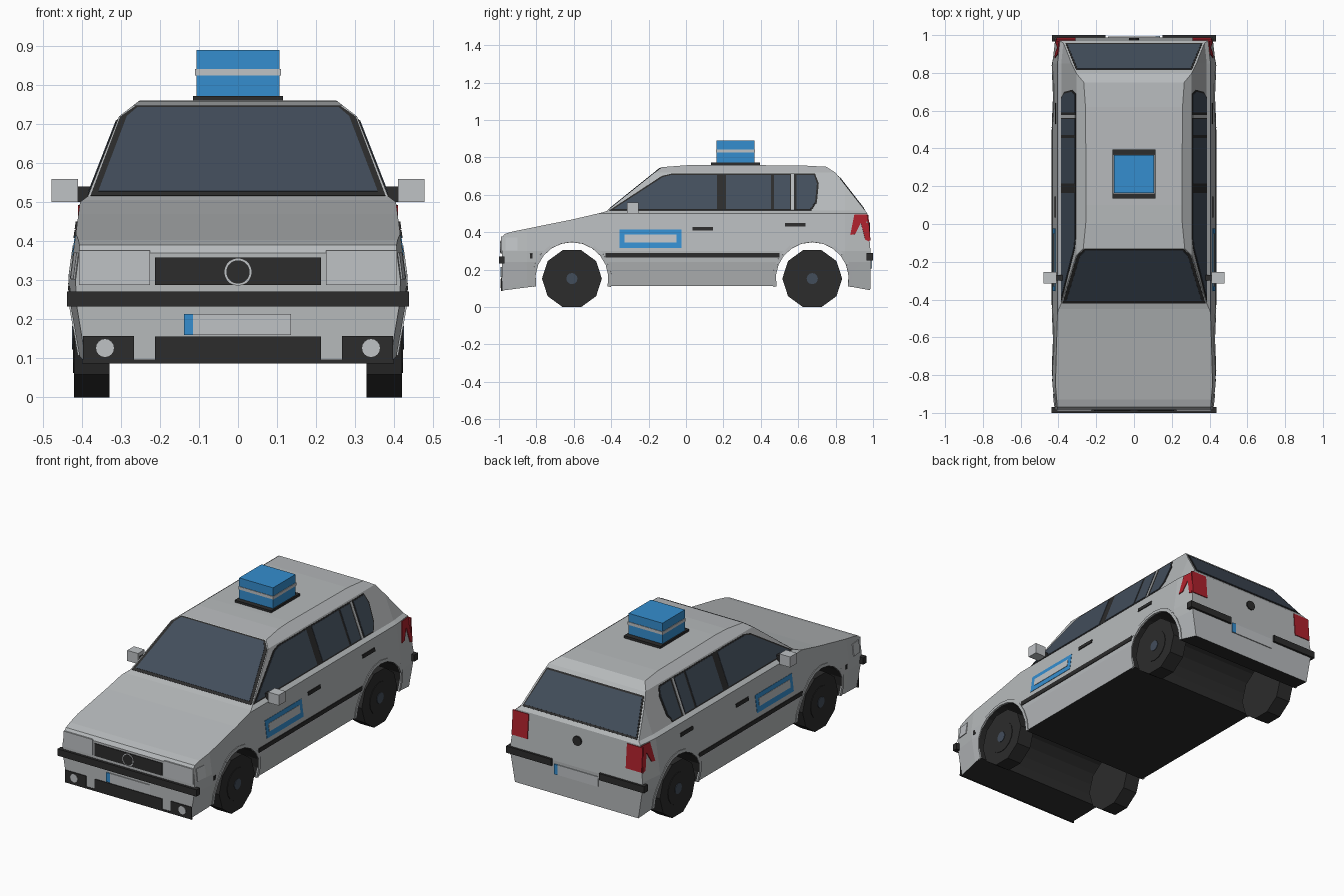
import bpy, bmesh
from math import sin, cos, pi, radians
from mathutils import Vector, Matrix

cube = bpy.data.objects.get("Cube")
if cube:
    bpy.data.objects.remove(cube, do_unlink=True)


def material(name, rgb):
    m = bpy.data.materials.new(name)
    m.use_nodes = True
    m.diffuse_color = (*rgb, 1)
    m.node_tree.nodes["Principled BSDF"].inputs["Base Color"].default_value = (*rgb, 1)
    return m


SILVER = material("silver_paint", (0.47, 0.49, 0.50))
PALE = material("pale_grey", (0.52, 0.54, 0.56))
BLACK = material("black_plastic", (0.025, 0.025, 0.025))
GLASS = material("tinted_glass", (0.055, 0.075, 0.105))
BLUE = material("sign_blue", (0.035, 0.27, 0.62))
RED = material("tail_red", (0.42, 0.015, 0.025))


def finish(name, bm, *mats):
    bmesh.ops.recalc_face_normals(bm, faces=bm.faces)
    mesh = bpy.data.meshes.new(name)
    bm.to_mesh(mesh)
    bm.free()
    for m in mats:
        mesh.materials.append(m)
    ob = bpy.data.objects.new(name, mesh)
    bpy.context.collection.objects.link(ob)
    return ob


def plate(name, polys, mat, t=0.004, mirror=False):
    """Thin plate made from flat outlines, thickened both ways."""
    bm = bmesh.new()
    if mirror:
        polys = polys + [[(-x, y, z) for x, y, z in p] for p in polys]
    for poly in polys:
        face = bm.faces.new([bm.verts.new(p) for p in poly])
        face.normal_update()
        n = face.normal.copy()
        for v in face.verts:
            v.co -= n * t
        top = bmesh.ops.extrude_face_region(bm, geom=[face], use_keep_orig=True)["geom"]
        for v in top:
            if isinstance(v, bmesh.types.BMVert):
                v.co += n * 2 * t
    return finish(name, bm, mat)


def box(name, lo, hi, mat, mirror=False):
    bm = bmesh.new()
    lo, hi = Vector(lo), Vector(hi)
    for s in ((1, -1) if mirror else (1,)):
        c = (lo + hi) / 2
        c.x *= s
        bmesh.ops.create_cube(bm, size=1, matrix=Matrix.Translation(c) @ Matrix.Diagonal((*(hi - lo), 1)))
    return finish(name, bm, mat)


def disc(name, centres, r, depth, axis, n, mat):
    bm = bmesh.new()
    turn = Matrix.Rotation(pi / 2, 4, "Y" if axis == "X" else "X")
    for c in centres:
        bmesh.ops.create_cone(bm, cap_ends=True, segments=n, radius1=r, radius2=r,
                              depth=depth, matrix=Matrix.Translation(c) @ turn)
    return finish(name, bm, mat)


# Half width of the shell by height, drawn in at the nose and tail
WIDTH = [(0.08, 0.402), (0.24, 0.43), (0.30, 0.432), (0.50, 0.405),
         (0.515, 0.385), (0.72, 0.305), (0.77, 0.24)]


def half_width(y, z):
    taper = 1 - 0.04 * max(0, (abs(y) - 0.85) / 0.15)
    for (z0, w0), (z1, w1) in zip(WIDTH, WIDTH[1:]):
        if z <= z1:
            return taper * (w0 + (w1 - w0) * (z - z0) / (z1 - z0))
    return taper * WIDTH[-1][1]


def on_side(pts):
    return [(half_width(y, z), y, z) for y, z in pts]


def rect(a0, a1, z0, z1):
    return [(a0, z0), (a1, z0), (a1, z1), (a0, z1)]


# Body shell: side profile with wheel arches, extruded and shaped by height
AXLES, HUB_Z, ARCH = (-0.61, 0.675), 0.152, 0.195


def arc(yc, r, n=12):
    angles = [radians(192 - 204 * i / n) for i in range(n + 1)]
    return [(yc + r * cos(a), HUB_Z + r * sin(a)) for a in angles]


profile = [(-0.985, 0.088), *arc(AXLES[0], ARCH), *arc(AXLES[1], ARCH), (0.985, 0.09),
           (0.988, 0.28), (0.97, 0.50), (0.80, 0.718), (0.75, 0.75), (0.62, 0.757),
           (0.10, 0.76), (0.0, 0.758), (-0.13, 0.748), (-0.42, 0.515), (-0.45, 0.505),
           (-0.60, 0.47), (-0.93, 0.403), (-0.97, 0.39), (-0.985, 0.37)]
bm = bmesh.new()
side = bm.faces.new([bm.verts.new((-1, y, z)) for y, z in profile])
ext = bmesh.ops.extrude_face_region(bm, geom=[side], use_keep_orig=True)["geom"]
for v in ext:
    if isinstance(v, bmesh.types.BMVert):
        v.co.x = 1
bmesh.ops.triangulate(bm, faces=[f for f in bm.faces if len(f.verts) > 4])
cuts = [((0, 0, z), (0, 0, 1)) for z, _ in WIDTH[1:-1]]
cuts += [((0, y, 0), (0, 1, 0)) for y in (-0.85, 0.85)]
for co, no in cuts:
    bmesh.ops.bisect_plane(bm, geom=bm.verts[:] + bm.edges[:] + bm.faces[:],
                           dist=1e-5, plane_co=co, plane_no=no)
for v in bm.verts:
    v.co.x *= half_width(v.co.y, v.co.z)
bmesh.ops.recalc_face_normals(bm, faces=bm.faces)
for f in bm.faces:
    c = f.calc_center_median()
    in_arch = any((c.y - y) ** 2 + (c.z - HUB_Z) ** 2 < 0.2 ** 2 for y in AXLES)
    if abs(f.normal.x) < 0.5 and (in_arch or (f.normal.z < -0.5 and c.z < 0.3)):
        f.material_index = 1
finish("body_shell", bm, SILVER, BLACK)

# Wheel arch lips
lips = []
for yc in AXLES:
    inner, outer = on_side(arc(yc, ARCH)), on_side(arc(yc, ARCH + 0.018))
    lips += [[inner[i], inner[i + 1], outer[i + 1], outer[i]] for i in range(12)]
plate("arch_lips", lips, SILVER, 0.004, True)

# Wheels
hubs = [(s, y) for s in (-1, 1) for y in AXLES]
disc("tyres", [(s * 0.375, y, HUB_Z) for s, y in hubs], 0.16, 0.09, "X", 10, BLACK)
disc("wheel_rims", [(s * 0.42, y, HUB_Z) for s, y in hubs], 0.09, 0.006, "X", 16, BLACK)
disc("hub_caps", [(s * 0.423, y, HUB_Z) for s, y in hubs], 0.03, 0.006, "X", 12, GLASS)

# Side windows: black surround, panes and the pale rear divider
surround = [(-0.41, 0.517), (0.67, 0.517), (0.70, 0.56), (0.71, 0.66), (0.69, 0.712),
            (-0.08, 0.712), (-0.13, 0.70)]
plate("side_window_surround", [on_side(surround)], BLACK, 0.002, True)
panes = [[(-0.385, 0.524), (0.165, 0.524), (0.165, 0.705), (-0.08, 0.705), (-0.125, 0.693)],
         rect(0.215, 0.455, 0.524, 0.705), rect(0.47, 0.555, 0.524, 0.705),
         [(0.59, 0.524), (0.665, 0.524), (0.69, 0.56), (0.70, 0.66), (0.685, 0.705), (0.59, 0.705)]]
plate("side_window_panes", [on_side(p) for p in panes], GLASS, 0.004, True)
plate("quarter_window_divider", [on_side(rect(0.562, 0.577, 0.518, 0.71))], SILVER, 0.004, True)


# Windscreen and rear window, laid on their slopes
def sloped(low, high, half):
    def y_at(z):
        return low[0] + (high[0] - low[0]) * (z - low[1]) / (high[1] - low[1])
    return [(x, y_at(z), z) for x, z in half] + [(-x, y_at(z), z) for x, z in reversed(half)]


screen = ((-0.42, 0.515), (-0.13, 0.748))
plate("windscreen_surround", [sloped(*screen, [(0.378, 0.516), (0.302, 0.718), (0.262, 0.746)])], BLACK, 0.002)
plate("windscreen", [sloped(*screen, [(0.358, 0.526), (0.285, 0.718), (0.258, 0.741)])], GLASS, 0.004)
hatch = ((0.97, 0.50), (0.80, 0.718))
plate("rear_window_surround", [sloped(*hatch, [(0.363, 0.518), (0.306, 0.70)])], BLACK, 0.002)
plate("rear_window", [sloped(*hatch, [(0.353, 0.527), (0.299, 0.692)])], GLASS, 0.004)

# Side trim, handles and door panels
plate("rub_strip", [on_side(rect(-0.43, 0.50, 0.264, 0.288))], BLACK, 0.004, True)
plate("door_handles", [on_side(rect(0.035, 0.145, 0.408, 0.428)),
                       on_side(rect(0.53, 0.64, 0.43, 0.45))], BLACK, 0.0045, True)
plate("side_markers", [on_side(rect(-0.835, -0.82, 0.26, 0.285))], BLACK, 0.003, True)
plate("door_sign", [on_side(rect(-0.355, -0.025, 0.315, 0.413))], BLUE, 0.002, True)
plate("door_sign_centre", [on_side(rect(-0.33, -0.05, 0.345, 0.388))], PALE, 0.004, True)

# Door mirrors
box("mirror_mounts", (0.37, -0.30, 0.50), (0.412, -0.27, 0.54), BLACK, True)
box("mirrors", (0.41, -0.315, 0.50), (0.478, -0.255, 0.56), PALE, True)


# Front end
def on_front(x0, x1, z0, z1, y=-0.985):
    return [(x, y, z) for x, z in rect(x0, x1, z0, z1)]


plate("grille", [on_front(-0.213, 0.213, 0.287, 0.358)], BLACK)
disc("grille_ring", [(0, -0.989, 0.321)], 0.035, 0.006, "Y", 20, PALE)
disc("grille_ring_centre", [(0, -0.990, 0.321)], 0.03, 0.007, "Y", 20, BLACK)
plate("headlights", [on_front(0.226, 0.408, 0.288, 0.376)], PALE, 0.004, True)
plate("corner_lamps", [on_side(rect(-0.965, -0.9, 0.302, 0.37))], PALE, 0.004, True)
box("front_bumper_strip", (-0.438, -1.0, 0.232), (0.438, -0.97, 0.271), BLACK)
plate("lower_intake", [on_front(-0.213, 0.213, 0.09, 0.155)], BLACK)
plate("lower_lip", [on_front(-0.4, 0.4, 0.086, 0.097)], BLACK, 0.003)
plate("fog_lamp_housings", [on_front(0.266, 0.398, 0.088, 0.157)], BLACK, 0.004, True)
disc("fog_lamps", [(s * 0.341, -0.989, 0.126) for s in (-1, 1)], 0.023, 0.006, "Y", 16, PALE)
plate("front_plate", [on_front(-0.138, 0.136, 0.16, 0.213)], PALE)
plate("front_plate_band", [on_front(-0.138, -0.115, 0.16, 0.213, -0.988)], BLUE, 0.003)


# Rear end
def on_back(x0, x1, z0, z1):
    return [(x, 0.988 - 0.018 * max(0, z - 0.28) / 0.22, z) for x, z in rect(x0, x1, z0, z1)]


plate("tail_lamps", [on_back(0.31, 0.41, 0.355, 0.492)], RED, 0.0045, True)
wrap = [[(0.878, 0.385), (0.905, 0.39), (0.935, 0.45), (0.965, 0.45), (0.97, 0.495), (0.90, 0.495)],
        [(0.935, 0.45), (0.958, 0.36), (0.978, 0.35), (0.972, 0.45)]]
plate("tail_lamp_wraps", [on_side(p) for p in wrap], RED, 0.0045, True)
box("rear_bumper_strips", (0.15, 0.965, 0.25), (0.435, 1.0, 0.288), BLACK, True)
plate("rear_plate", [on_back(-0.138, 0.138, 0.205, 0.262)], PALE)
plate("rear_plate_band", [[(x, y + 0.003, z) for x, y, z in on_back(0.115, 0.138, 0.205, 0.262)]], BLUE, 0.003)
disc("tailgate_lock", [(0, 0.978, 0.425)], 0.027, 0.012, "Y", 16, BLACK)

# Roof sign
box("roof_sign_base", (-0.115, 0.135, 0.755), (0.115, 0.395, 0.772), BLACK)
box("roof_sign", (-0.107, 0.163, 0.772), (0.107, 0.365, 0.89), BLUE)
box("roof_sign_band", (-0.11, 0.16, 0.825), (0.11, 0.368, 0.842), PALE)
